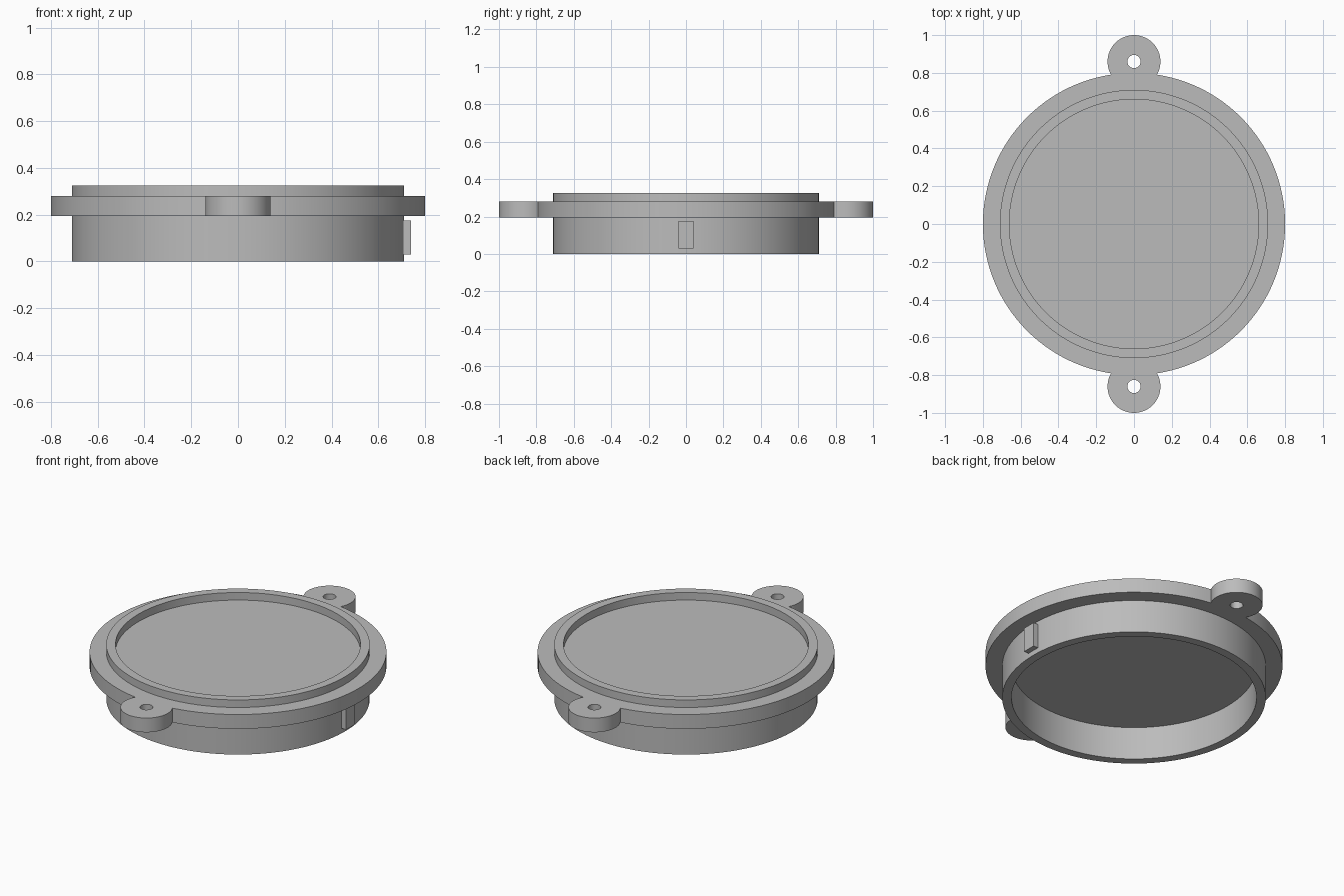
import bpy, bmesh, math
from mathutils import Matrix

cube = bpy.data.objects.get("Cube")
if cube:
    bpy.data.objects.remove(cube, do_unlink=True)

grey = bpy.data.materials.new("plain grey")
grey.use_nodes = True
colour = (0.5, 0.5, 0.5, 1)
grey.diffuse_color = colour
grey.node_tree.nodes["Principled BSDF"].inputs["Base Color"].default_value = colour

SEGMENTS = 128
FLANGE_LOW, FLANGE_HIGH, TOP = 0.195, 0.28, 0.325
WALL, BORE, FLANGE = 0.71, 0.66, 0.8
LUG_Y, LUG_R, HOLE_R = 0.86, 0.14, 0.035


def finish(name, bm):
    bmesh.ops.recalc_face_normals(bm, faces=bm.faces)
    mesh = bpy.data.meshes.new(name)
    bm.to_mesh(mesh)
    bm.free()
    mesh.materials.append(grey)
    obj = bpy.data.objects.new(name, mesh)
    bpy.context.collection.objects.link(obj)
    return obj


def lathe(name, profile):
    """Closed solid turned round z; the first and last rings are capped."""
    bm = bmesh.new()
    rings = []
    for r, z in profile:
        angles = [math.tau * i / SEGMENTS for i in range(SEGMENTS)]
        rings.append([bm.verts.new((r * math.cos(a), r * math.sin(a), z)) for a in angles])
    for low, high in zip(rings, rings[1:]):
        for i in range(SEGMENTS):
            j = (i + 1) % SEGMENTS
            bm.faces.new((low[i], low[j], high[j], high[i]))
    bm.faces.new(rings[0])
    bm.faces.new(rings[-1])
    return finish(name, bm)


def cylinder(name, radius, y, low, high, sides):
    bm = bmesh.new()
    bmesh.ops.create_cone(bm, cap_ends=True, segments=sides, radius1=radius, radius2=radius,
                          depth=high - low, matrix=Matrix.Translation((0, y, (low + high) / 2)))
    return finish(name, bm)


def combine(target, tool, operation):
    mod = target.modifiers.new("combine", "BOOLEAN")
    mod.operation, mod.solver, mod.object = operation, "EXACT", tool
    bpy.context.view_layer.objects.active = target
    bpy.ops.object.modifier_apply(modifier=mod.name)
    bpy.data.objects.remove(tool, do_unlink=True)


# Housing: open skirt below, flange, solid web and raised rim
housing = lathe("housing", [
    (BORE, FLANGE_LOW), (BORE, 0), (WALL, 0), (WALL, FLANGE_LOW),
    (FLANGE, FLANGE_LOW), (FLANGE, FLANGE_HIGH), (WALL, FLANGE_HIGH),
    (WALL, TOP), (BORE, TOP), (BORE, FLANGE_HIGH)])

# Mounting lugs with screw holes, front and back
for side in (-1, 1):
    lug = cylinder("lug", LUG_R, side * LUG_Y, FLANGE_LOW, FLANGE_HIGH, 64)
    combine(housing, lug, "UNION")
    hole = cylinder("hole", HOLE_R, side * LUG_Y, 0, TOP, 32)
    combine(housing, hole, "DIFFERENCE")

bpy.ops.object.select_all(action="DESELECT")
housing.select_set(True)
bpy.context.view_layer.objects.active = housing
bpy.ops.object.shade_smooth_by_angle(angle=math.radians(30))

# Locating key on the left of the skirt
bm = bmesh.new()
bmesh.ops.create_cube(bm, size=1, matrix=Matrix.Translation((0.715, 0, 0.1025))
                      @ Matrix.Diagonal((0.05, 0.08, 0.145, 1)))
finish("locating_key", bm)
